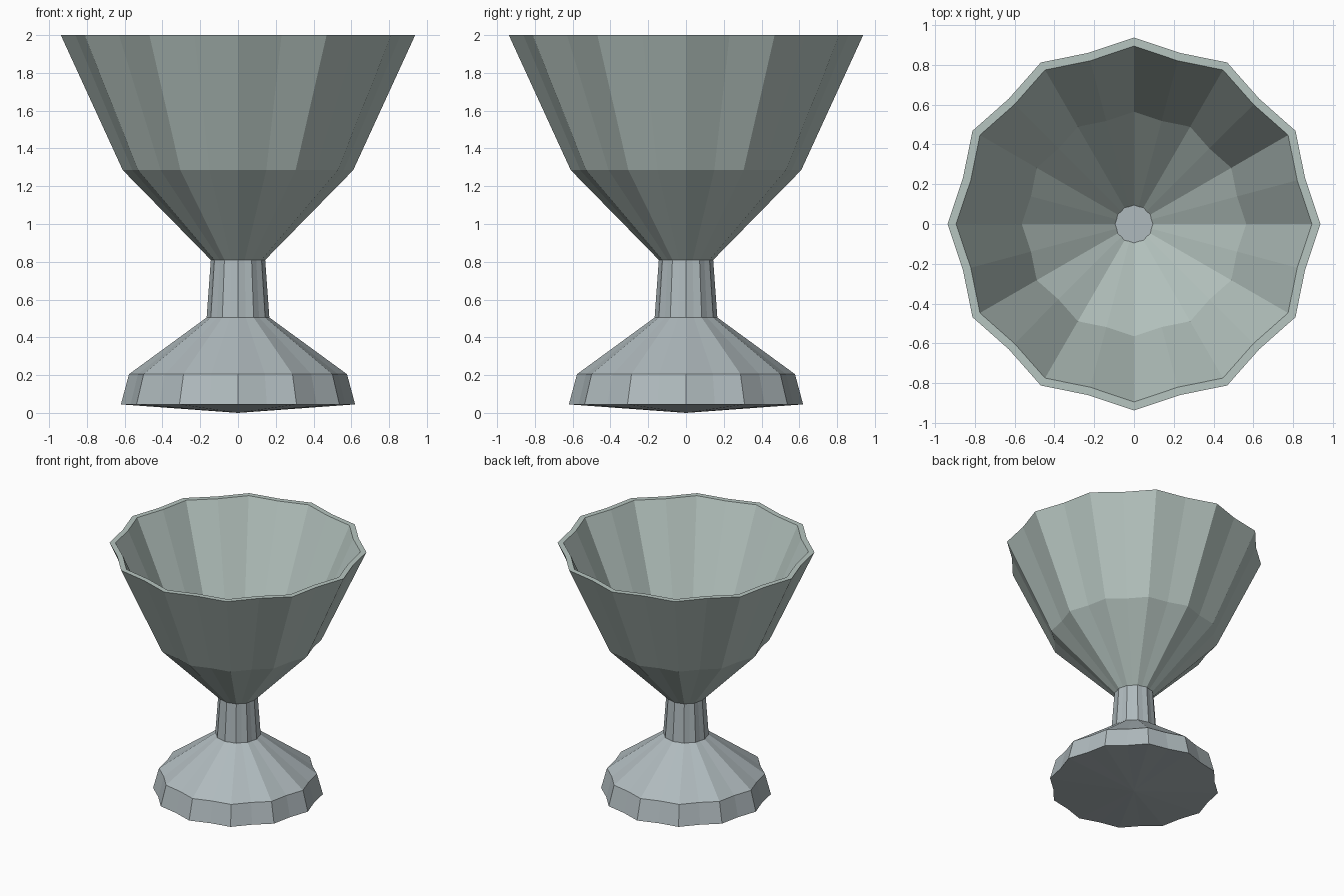
import bpy, bmesh
from math import sin, cos, pi

if "Cube" in bpy.data.objects:
    bpy.data.objects.remove(bpy.data.objects["Cube"])

SIDES = 24        # 12 lobes: alternating ridge and groove
GROOVE = 0.95     # groove radius relative to ridge radius


def material(name, rgb):
    m = bpy.data.materials.new(name)
    m.diffuse_color = (*rgb, 1)
    m.use_nodes = True
    m.node_tree.nodes["Principled BSDF"].inputs["Base Color"].default_value = m.diffuse_color
    return m


def fluted_lathe(name, profile, mat, closed=False):
    """Spin (ridge radius, z, groove factor) points around z; radius 0 is a pole."""
    bm = bmesh.new()
    rings = []
    for r, z, g in profile:
        if r == 0:
            rings.append([bm.verts.new((0, 0, z))] * SIDES)
            continue
        ring = []
        for i in range(SIDES):
            a = 2 * pi * i / SIDES
            rad = r * (g if i % 2 else 1)
            ring.append(bm.verts.new((rad * cos(a), rad * sin(a), z)))
        rings.append(ring)
    pairs = list(zip(rings, rings[1:]))
    if closed:
        pairs.append((rings[-1], rings[0]))
    for lo, hi in pairs:
        for i in range(SIDES):
            j = (i + 1) % SIDES
            quad = dict.fromkeys((lo[i], lo[j], hi[j], hi[i]))
            bm.faces.new(list(quad))
    bmesh.ops.recalc_face_normals(bm, faces=bm.faces)
    mesh = bpy.data.meshes.new(name)
    bm.to_mesh(mesh)
    bm.free()
    mesh.materials.append(mat)
    ob = bpy.data.objects.new(name, mesh)
    bpy.context.collection.objects.link(ob)
    return ob


metal = material("blue_grey", (0.43, 0.49, 0.51))
glaze = material("green_grey", (0.47, 0.56, 0.53))

# Foot with shallow pointed underside, rising into the stem and its flat cap
fluted_lathe("foot_and_stem", [
    (0, 0, 1), (0.62, 0.045, GROOVE), (0.577, 0.205, GROOVE),
    (0.166, 0.505, GROOVE), (0.144, 0.81, GROOVE), (0, 0.81, 1)], metal)

# Thin-walled bowl, open at the bottom where it sits on the stem
fluted_lathe("bowl", [
    (0.144, 0.81, GROOVE), (0.61, 1.285, GROOVE), (0.938, 2.0, GROOVE),
    (0.895, 2.0, GROOVE), (0.565, 1.285, GROOVE), (0.095, 0.812, GROOVE)],
    glaze, closed=True)
